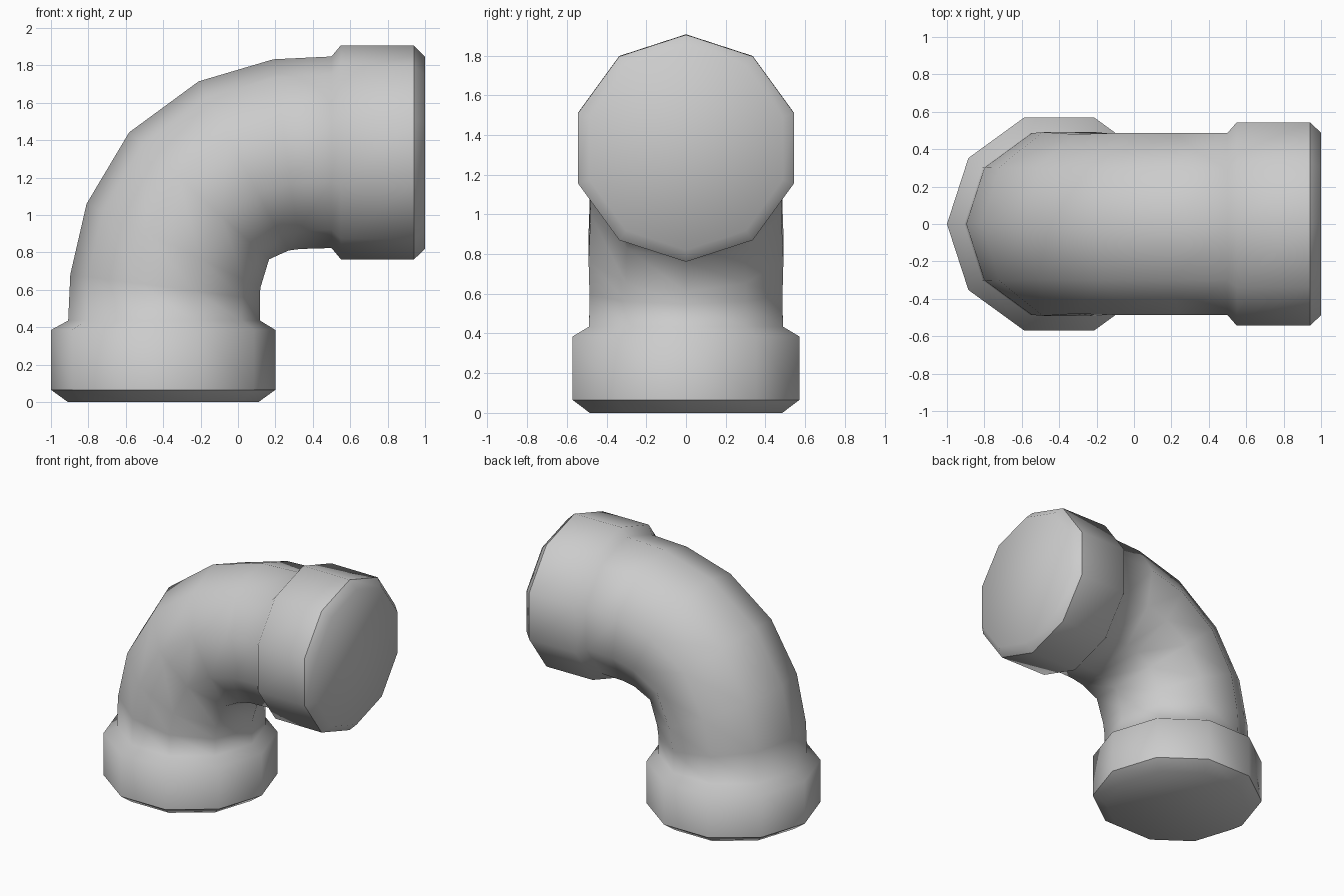
import bpy, bmesh
from math import radians, sin, cos, tau
from mathutils import Vector

cube = bpy.data.objects.get("Cube")
if cube:
    bpy.data.objects.remove(cube, do_unlink=True)

SIDES = 10

grey = bpy.data.materials.new("pipe_grey")
grey.use_nodes = True
colour = (0.6, 0.6, 0.6, 1)
grey.diffuse_color = colour
grey.node_tree.nodes["Principled BSDF"].inputs["Base Color"].default_value = colour

# Cross-sections along the pipe: centre x, centre z, tilt in degrees, radius
lower_collar = [(-0.4, 0, 0, 0.51), (-0.4, 0.065, 0, 0.6),
                (-0.4, 0.385, 0, 0.6), (-0.395, 0.435, 0, 0.513)]
bend = [(-0.39, 0.615, 7.5, 0.511), (-0.345, 0.835, 25.8, 0.516),
        (-0.208, 1.102, 42.2, 0.505), (0.03, 1.262, 62, 0.512),
        (0.26, 1.325, 82, 0.512)]
upper_collar = [(0.5, 1.335, 90, 0.512), (0.55, 1.335, 90, 0.572),
                (0.94, 1.333, 90, 0.572), (1.0, 1.333, 90, 0.513)]
sections = lower_collar + bend + upper_collar


def add_ring(bm, x, z, tilt, radius):
    """Regular polygon with a corner on the outside of the bend."""
    t = radians(tilt)
    outward = Vector((-cos(t), 0, sin(t)))
    across = Vector((0, 1, 0))
    angles = [tau * i / SIDES for i in range(SIDES)]
    return [bm.verts.new(Vector((x, 0, z)) + radius * (cos(a) * outward + sin(a) * across))
            for a in angles]


# Loft the pipe through its sections and close both ends
bm = bmesh.new()
rings = [add_ring(bm, *s) for s in sections]
for a, b in zip(rings, rings[1:]):
    for i in range(SIDES):
        j = (i + 1) % SIDES
        bm.faces.new((a[i], a[j], b[j], b[i]))
for end in (rings[0], rings[-1]):
    bm.faces.new(end)
bmesh.ops.recalc_face_normals(bm, faces=bm.faces)

# Smooth shading, with a crisp line where each collar meets its end bevel
for face in bm.faces:
    face.smooth = True
for rim in (rings[1], rings[-2]):
    for i in range(SIDES):
        bm.edges.get((rim[i - 1], rim[i])).smooth = False

mesh = bpy.data.meshes.new("pipe_elbow")
bm.to_mesh(mesh)
bm.free()
mesh.materials.append(grey)
pipe = bpy.data.objects.new("pipe_elbow", mesh)
bpy.context.collection.objects.link(pipe)
